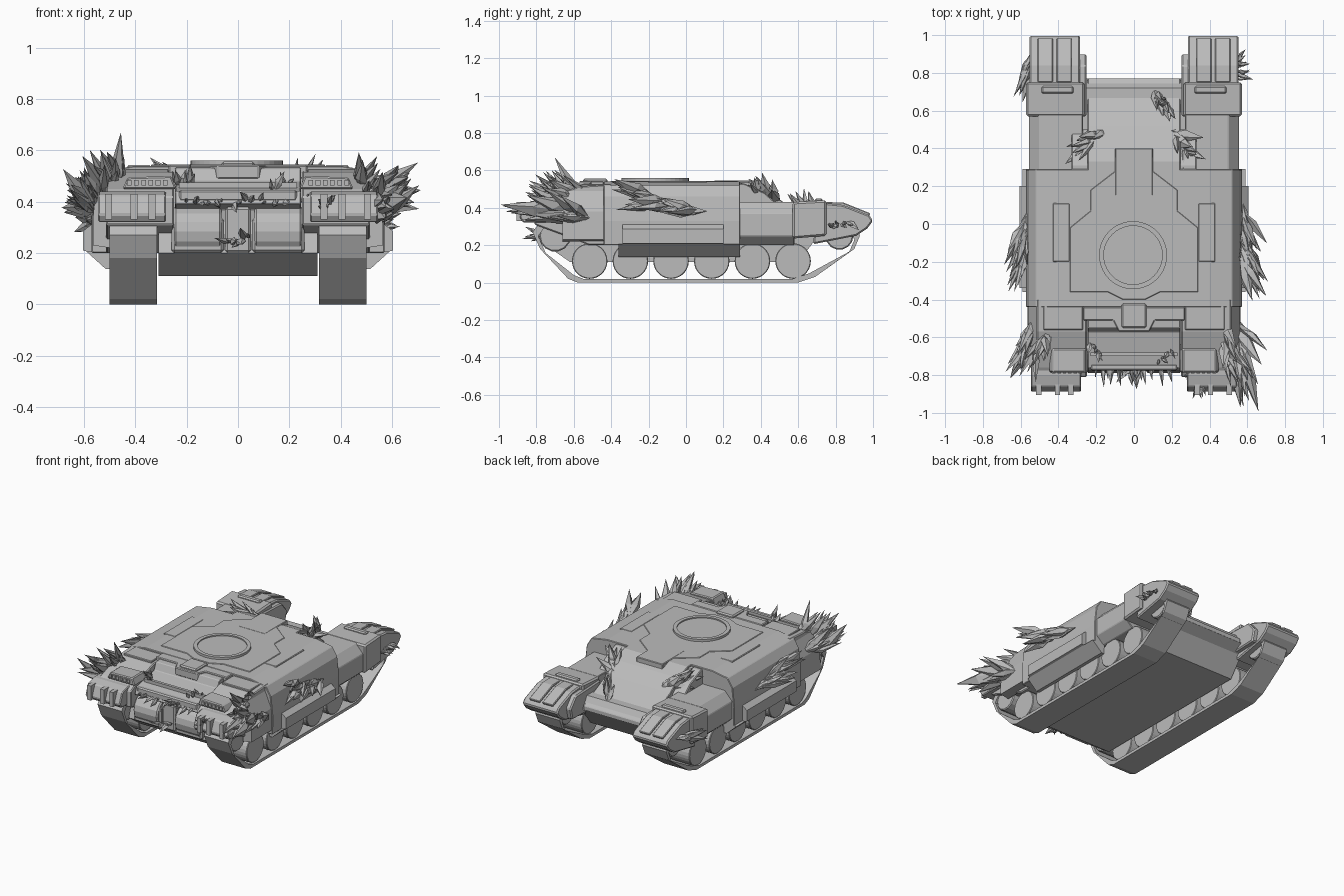
import bpy, bmesh, math, random
from mathutils import Vector, Matrix

if "Cube" in bpy.data.objects:
    bpy.data.objects.remove(bpy.data.objects["Cube"])
random.seed(4)


def material(name, rgb):
    m = bpy.data.materials.new(name)
    m.use_nodes = True
    m.diffuse_color = (*rgb, 1)
    m.node_tree.nodes["Principled BSDF"].inputs["Base Color"].default_value = (*rgb, 1)
    return m


GREY = material("plain grey", (0.5, 0.5, 0.5))


def finish(name, bm, bevel=0):
    bmesh.ops.recalc_face_normals(bm, faces=bm.faces)
    me = bpy.data.meshes.new(name)
    bm.to_mesh(me)
    bm.free()
    me.materials.append(GREY)
    ob = bpy.data.objects.new(name, me)
    bpy.context.collection.objects.link(ob)
    if bevel:
        mod = ob.modifiers.new("edge", "BEVEL")
        mod.width, mod.segments = bevel, 1
    return ob


def prism(name, pts, a, b, axis="x", bevel=0):
    """Extrude a profile along an axis from a to b."""
    place = {"x": lambda p, t: (t, p[0], p[1]),
             "y": lambda p, t: (p[0], t, p[1]),
             "z": lambda p, t: (p[0], p[1], t)}[axis]
    bm = bmesh.new()
    lo = [bm.verts.new(place(p, a)) for p in pts]
    hi = [bm.verts.new(place(p, b)) for p in pts]
    bm.faces.new(lo)
    bm.faces.new(hi)
    for i in range(len(pts)):
        j = (i + 1) % len(pts)
        bm.faces.new((lo[i], lo[j], hi[j], hi[i]))
    return finish(name, bm, bevel)


def box(name, x, y, z, bevel=0):
    return prism(name, [(y[0], z[0]), (y[1], z[0]), (y[1], z[1]), (y[0], z[1])], *x, bevel=bevel)


def both(ob):
    """Mirror a part to the other side."""
    mod = ob.modifiers.new("mirror", "MIRROR")
    mod.use_axis[0] = True
    return ob


def ring(name, outer, inner, a, b, axis="x"):
    """Closed band between two matching loops."""
    bm = bmesh.new()
    place = (lambda p, t: (t, *p)) if axis == "x" else (lambda p, t: (*p, t))
    loops = [[bm.verts.new(place(p, t)) for p in pts]
             for pts, t in ((outer, a), (outer, b), (inner, b), (inner, a))]
    n = len(outer)
    for k in range(4):
        p, q = loops[k], loops[(k + 1) % 4]
        for i in range(n):
            j = (i + 1) % n
            bm.faces.new((p[i], p[j], q[j], q[i]))
    return finish(name, bm)


def circle(cx, cy, r, n):
    return [(cx + r * math.cos(math.tau * i / n), cy + r * math.sin(math.tau * i / n)) for i in range(n)]


# Hull core
prism("lower_hull", [(-.62, .11), (.6, .11), (.70, .24), (.77, .28), (.72, .36), (-.7, .36), (-.75, .2)], -.31, .31)
prism("centre_hull", [(-.55, .53), (-.57, .48), (-.76, .44), (-.78, .39), (-.72, .37), (-.7, .25),
                      (.7, .25), (.77, .28), (.77, .31), (.52, .43), (.43, .50), (.33, .54), (-.4, .54)],
      -.245, .245, bevel=.004)
prism("rear_shoulder", [(.2, .53), (.31, .53), (.42, .48), (.50, .41), (.50, .3), (.2, .3)], -.33, .33, bevel=.005)
side = [(.40, .54), (.52, .52), (.557, .46), (.572, .33), (.57, .2), (.3, .2)]
prism("main_hull", side + [(-x, z) for x, z in reversed(side)], -.44, .29, "y", .004)
both(prism("skirt", [(.56, .32), (.605, .285), (.605, .21), (.565, .2), (.5, .2)], -.34, .2, "y"))
both(prism("skirt_underside", [(.59, .205), (.515, .137), (.49, .137), (.49, .21)], -.36, .29, "y"))

# Front shoulders, fenders and lamps
both(prism("front_shoulder", [(-.4, .525), (-.57, .515), (-.76, .45), (-.81, .42), (-.81, .31), (-.62, .24),
                              (-.52, .2), (-.4, .2)], .25, .515, bevel=.006))
both(prism("shoulder_cheek", [(.51, .50), (.562, .38), (.565, .23), (.5, .22)], -.66, -.42, "y"))
both(prism("front_fender", [(-.89, .35), (-.86, .425), (-.8, .44), (-.72, .44), (-.72, .32), (-.87, .32)],
           .28, .545, bevel=.006))
for x in (.335, .405, .505):
    both(box("fender_rib", (x - .014, x + .014), (-.905, -.85), (.33, .43)))
both(prism("lamp_housing", [(.24, .45), (.45, .45), (.43, .495), (.26, .50)], -.785, -.66, "y", .006))
for i in range(6):
    x = .275 + i * .028
    both(box("lamp_bar", (x, x + .018), (-.792, -.77), (.463, .485)))

# Nose machinery
both(prism("nose_drum", circle(-.69, .283, .1, 16), .065, .25, bevel=.008))
both(box("drum_frame", (.055, .26), (-.77, -.62), (.2, .34), .012))
box("nose_column", (-.05, .05), (-.76, -.6), (.2, .38), .01)
box("nose_lip", (-.23, .23), (-.775, -.74), (.40, .445), .008)
box("vent_bar", (-.23, .23), (-.70, -.68), (.44, .475))
prism("front_brow", [(-.27, -.44), (-.27, -.51), (-.11, -.51), (-.08, -.57), (.08, -.57), (.11, -.51),
                     (.27, -.51), (.27, -.44)], .49, .542, "z", .005)

# Deck plates, hatch and turret ring
deck = [(.1, .28), (.23, .18), (.23, .07), (.34, -.02), (.34, -.36), (.14, -.36), (.06, -.40)]
prism("deck_plate", deck + [(-x, y) for x, y in reversed(deck)], .53, .544, "z", .003)
box("spine_plate", (-.1, .1), (.15, .40), (.49, .545), .004)
both(box("deck_side_panel", (.34, .43), (-.2, .11), (.50, .542), .004))
both(prism("deck_corner_plate", [(.27, -.56), (.27, -.36), (.42, -.36), (.48, -.44), (.48, -.56)],
           .49, .528, "z", .004))
box("hatch", (-.065, .065), (-.55, -.42), (.52, .556), .008)
ring("turret_ring", circle(-.005, -.165, .18, 40), circle(-.005, -.165, .155, 40), .53, .56, "z")
prism("turret_seat", circle(-.005, -.165, .156, 40), .53, .552, "z")

# Rear arms over the tracks
both(prism("rear_arm", [(.27, .43), (.50, .43), (.555, .37), (.555, .25), (.50, .2), (.27, .2)],
           .25, .58, "y", .004))
both(prism("arm_collar", [(.57, .43), (.75, .44), (.75, .25), (.57, .235)], .262, .572, bevel=.01))
both(prism("arm_tip", [(.7, .43), (.84, .415), (.98, .36), (1, .33), (.97, .29), (.91, .25), (.68, .205)],
           .285, .552, bevel=.008))
both(prism("arm_inner_guard", [(.57, .24), (.88, .25), (.90, .33), (.84, .40), (.57, .41)], .252, .30, bevel=.008))
for x in (.37, .47):
    both(prism("tip_plate", [(.75, .43), (.84, .428), (.985, .37), (.97, .34), (.75, .40)],
               x - .04, x + .04, bevel=.004))
both(box("collar_clamp", (.32, .49), (.69, .73), (.42, .45), .008))

# Running gear
outer = [(-.58, 0), (.60, 0), (.69, .03), (.90, .18), (.93, .25), (.90, .32), (.80, .35),
         (-.68, .36), (-.77, .34), (-.82, .27), (-.78, .18), (-.63, .02)]
inner = [(p[0] - math.copysign(.03, p[0]), p[1] + (.02 if p[1] < .18 else -.022)) for p in outer]
both(ring("track", outer, inner, .315, .50))
for i in range(6):
    both(prism("road_wheel", circle(-.515 + i * .2175, .115, .095, 28), .33, .493, bevel=.004))
for y, z, r in ((-.70, .25, .085), (.82, .25, .075)):
    both(prism("end_wheel", circle(y, z, r, 14), .33, .49, bevel=.006))


# Crystal growths
def crystals(name, start, end, aim, count, length, wobble=.25, girth=.15):
    bm = bmesh.new()
    for i in range(count):
        base = Vector(start).lerp(Vector(end), (i + random.random()) / count)
        d = (Vector(aim).normalized() + Vector([random.uniform(-wobble, wobble) for _ in range(3)])).normalized()
        size = length * random.uniform(.5, 1)
        turn = d.to_track_quat("Z", "Y").to_matrix() @ Matrix.Rotation(random.random() * 6, 3, "Z")
        loop = [bm.verts.new(base + turn @ Vector((x * size * girth, y * size * girth * .65,
                                                   size * random.uniform(.25, .5))))
                for x, y in circle(0, 0, 1, 5)]
        tip, root = bm.verts.new(base + d * size), bm.verts.new(base - d * size * .1)
        for k in range(5):
            bm.faces.new((loop[k], loop[(k + 1) % 5], tip))
            bm.faces.new((loop[(k + 1) % 5], loop[k], root))
    return finish(name, bm)


crystals("left_side_crystals", (.58, .10, .38), (.57, -.16, .43), (.42, -1, .15), 18, .26, .25)
crystals("left_side_upper_crystals", (.575, -.08, .42), (.565, -.2, .47), (.45, -1, .25), 10, .26, .2)
crystals("left_front_crystals", (.55, -.50, .34), (.52, -.70, .40), (.4, -1, .25), 20, .31, .3)
crystals("left_front_tips", (.56, -.62, .42), (.57, -.70, .36), (.2, -1, .15), 6, .34, .12)
crystals("left_top_crystals", (.47, -.52, .47), (.49, -.74, .43), (.3, -.8, .5), 12, .22, .35)
crystals("right_side_crystals", (-.57, .06, .36), (-.57, -.17, .43), (-.38, -1, .2), 20, .25, .25)
crystals("right_front_crystals", (-.53, -.50, .40), (-.57, -.66, .36), (-.4, -.8, .4), 18, .27, .35)
crystals("right_top_crystals", (-.45, -.56, .48), (-.54, -.66, .42), (-.2, -.7, .7), 14, .26, .35)
crystals("left_tip_crystals", (.545, .76, .30), (.545, .88, .33), (.4, .1, .0), 10, .10, .6, .2)
crystals("right_tip_crystals", (-.55, .90, .34), (-.55, .82, .32), (-.35, -1, -.05), 10, .21, .2)
crystals("rear_right_crystals", (-.14, .51, .42), (-.24, .42, .47), (-.8, -.5, .45), 16, .19, .4, .2)
crystals("rear_left_crystals", (.18, .50, .43), (.29, .38, .47), (.4, -.5, .6), 15, .19, .5, .2)
crystals("rear_deck_crystals", (.1, .72, .34), (.18, .62, .38), (.1, -.4, .6), 11, .16, .6, .2)
crystals("nose_crystals", (-.22, -.74, .40), (.25, -.74, .40), (0, -1, .0), 16, .13, .35)
crystals("nose_centre_crystals", (-.04, -.77, .24), (.04, -.77, .26), (0, -1, .2), 8, .11, .7, .2)
crystals("brow_crystals", (-.24, -.62, .46), (-.18, -.68, .46), (.1, -.6, .6), 6, .13, .4, .2)
crystals("brow_left_crystals", (.13, -.72, .44), (.20, -.66, .47), (0, -.6, .6), 5, .10, .5, .2)
crystals("lamp_crystals", (.33, -.85, .37), (.36, -.85, .40), (0, -1, .3), 6, .10, .5, .2)
